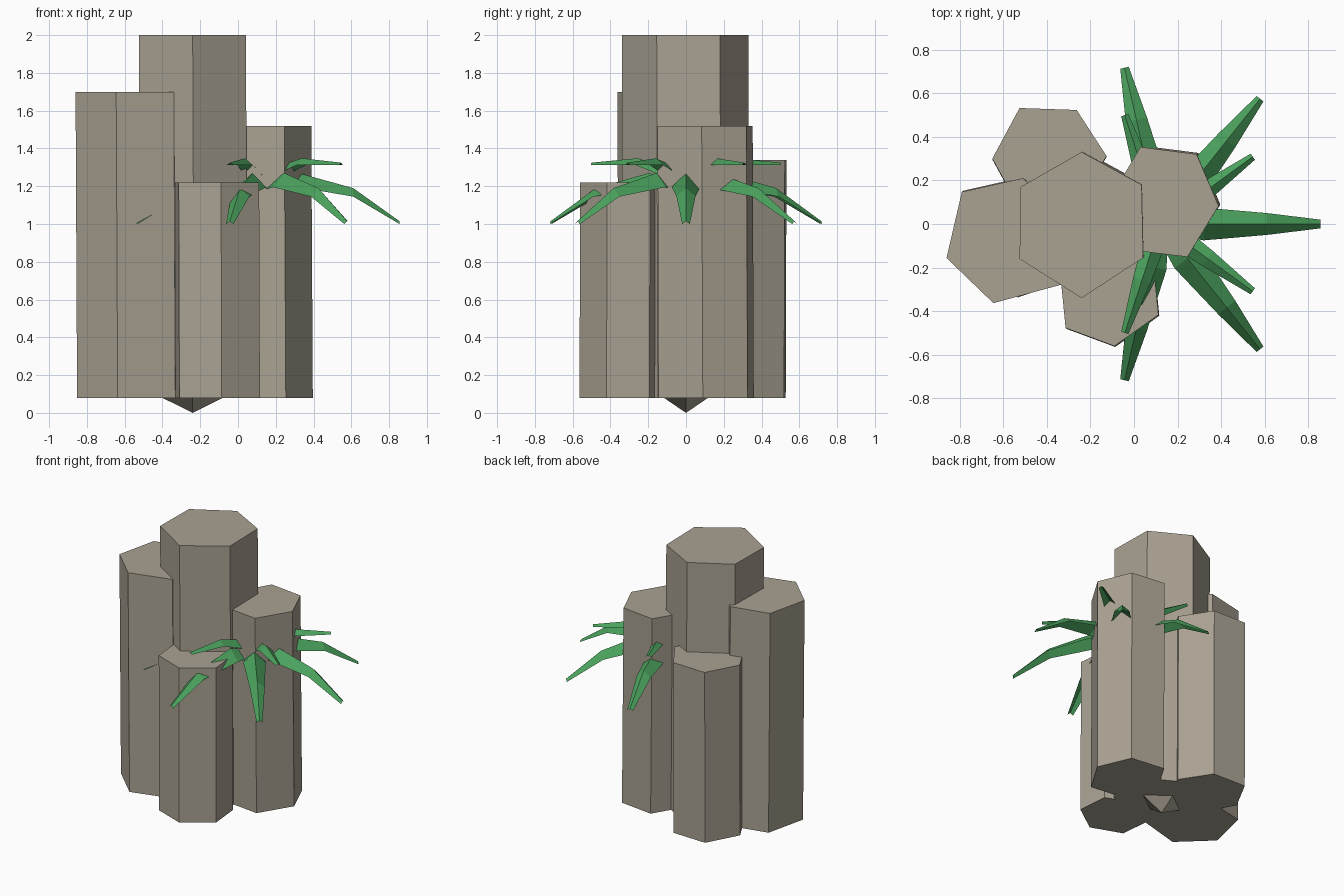
import bpy, bmesh
from math import cos, sin, pi, radians
from mathutils import Vector

if "Cube" in bpy.data.objects:
    bpy.data.objects.remove(bpy.data.objects["Cube"])


def material(name, color):
    m = bpy.data.materials.new(name)
    m.diffuse_color = color
    m.use_nodes = True
    m.node_tree.nodes["Principled BSDF"].inputs["Base Color"].default_value = m.diffuse_color
    return m


stone = material("stone", (0.40, 0.36, 0.29, 1))
green = material("leaf_green", (0.07, 0.36, 0.11, 1))


def finish(name, bm, mat):
    bmesh.ops.recalc_face_normals(bm, faces=bm.faces)
    me = bpy.data.meshes.new(name)
    bm.to_mesh(me)
    bm.free()
    me.materials.append(mat)
    ob = bpy.data.objects.new(name, me)
    bpy.context.collection.objects.link(ob)
    return ob


def column(name, outline, top, base=0.08, lean=(0.008, 0.006)):
    """Irregular hexagonal basalt column, leaning very slightly."""
    bm = bmesh.new()
    lo = [bm.verts.new((x + lean[0], y + lean[1], base)) for x, y in outline]
    hi = [bm.verts.new((x, y, top)) for x, y in outline]
    n = len(outline)
    bm.faces.new(lo[::-1])
    bm.faces.new(hi)
    for i in range(n):
        j = (i + 1) % n
        bm.faces.new((lo[i], lo[j], hi[j], hi[i]))
    return finish(name, bm, stone)


# Five stone columns
column("central_column", [(-.24, .33), (-.52, .17), (-.525, -.16),
                          (-.24, -.34), (.042, -.155), (.035, .18)], 2.0)
column("left_column", [(-.79, .147), (-.86, -.156), (-.645, -.363),
                       (-.34, -.28), (-.28, .01), (-.51, .21)], 1.70)
column("right_column", [(.03, .353), (-.11, .12), (-.01, -.12),
                        (.245, -.151), (.388, .083), (.287, .32)], 1.52)
column("back_column", [(-.525, .532), (-.65, .30), (-.53, .08),
                       (-.26, .07), (-.126, .312), (-.263, .523)], 1.34, lean=(0, -.004))
column("front_column", [(-.314, -.477), (-.09, -.56), (.112, -.417),
                        (.09, -.19), (-.13, -.10), (-.336, -.25)], 1.22, lean=(.004, -.004))

# Pointed root under the central column
bm = bmesh.new()
apex = bm.verts.new((-.24, 0, 0))
ring = [bm.verts.new((-.24 + .165 * cos(i * pi / 2), .12 * sin(i * pi / 2), .082)) for i in range(4)]
bm.faces.new(ring)
for i in range(4):
    bm.faces.new((ring[i], apex, ring[(i + 1) % 4]))
finish("bottom_point", bm, stone)


def leaf(name, angle, sections):
    """Folded leaf; each section is (radius, ridge height, half width, fold depth)."""
    out = Vector((cos(angle), sin(angle), 0))
    side = Vector((-sin(angle), cos(angle), 0))
    centre = Vector((.12, 0, 0))
    bm = bmesh.new()
    rows = []
    for r, z, w, d in sections:
        c = centre + out * r
        rows.append([bm.verts.new(c + side * s * w + Vector((0, 0, z - abs(s) * d)))
                     for s in (-1, 0, 1)])
    for a, b in zip(rows, rows[1:]):
        for i in range(2):
            bm.faces.new((a[i], b[i], b[i + 1], a[i + 1]))
    finish(name, bm, green)


# Long drooping outer leaves and short upright inner leaves
outer = [(0, 1.20, .04, .03), (.20, 1.27, .075, .075),
         (.49, 1.19, .05, .045), (.735, 1.015, .02, .015)]
inner = [(0, 1.21, .03, .03), (.13, 1.31, .05, .05),
         (.27, 1.348, .042, .035), (.525, 1.325, .017, .012)]
for i in range(7):
    leaf(f"outer_leaf_{i + 1}", i * 2 * pi / 7, outer)
for i in range(5):
    leaf(f"inner_leaf_{i + 1}", radians(36 + 72 * i), inner)
